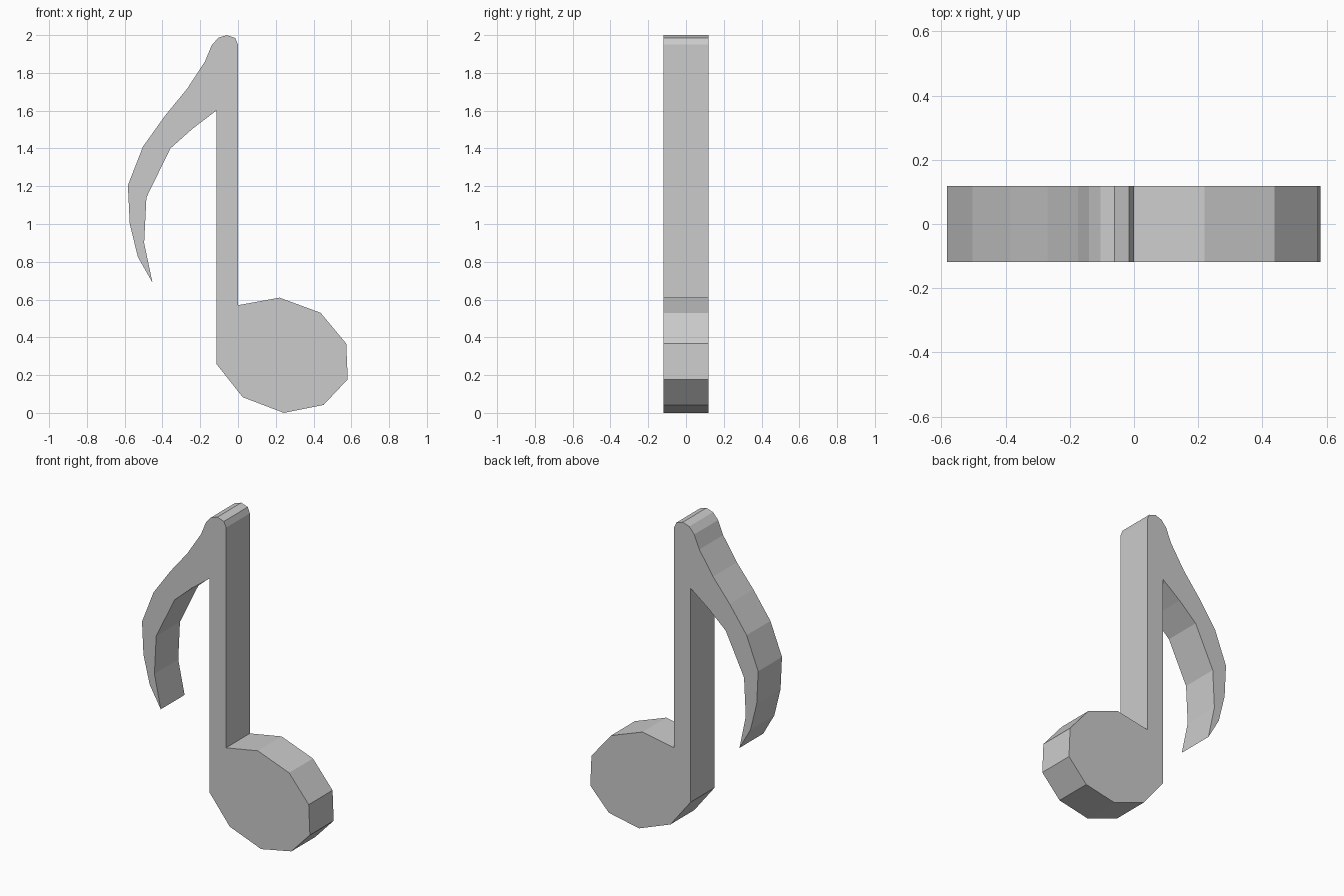
import bpy, bmesh
from mathutils import Vector

if "Cube" in bpy.data.objects:
    bpy.data.objects.remove(bpy.data.objects["Cube"])

HALF_DEPTH = 0.118

# Outline in the XZ plane, running anticlockwise seen from the front
stem_top = [(0, 1.95), (-0.015, 1.985), (-0.06, 2.0), (-0.105, 1.985), (-0.14, 1.945)]
flag_outer = [(-0.175, 1.86), (-0.27, 1.715), (-0.385, 1.575), (-0.503, 1.41),
              (-0.583, 1.205), (-0.573, 1.0), (-0.53, 0.825), (-0.453, 0.69)]
flag_inner = [(-0.497, 0.9), (-0.485, 1.14), (-0.358, 1.4), (-0.24, 1.505)]
stem_left = [(-0.115, 1.6), (-0.115, 0.26)]
note_head = [(0.025, 0.083), (0.243, 0.0), (0.453, 0.042), (0.581, 0.178),
             (0.573, 0.367), (0.437, 0.53), (0.22, 0.61), (0, 0.57)]


def extrude_profile(name, points, half_depth):
    """Flat XZ profile extruded along y, centred on y = 0."""
    bm = bmesh.new()
    face = bm.faces.new([bm.verts.new((x, -half_depth, z)) for x, z in points])
    result = bmesh.ops.extrude_face_region(bm, geom=[face], use_keep_orig=True)
    back = [g for g in result["geom"] if isinstance(g, bmesh.types.BMVert)]
    bmesh.ops.translate(bm, verts=back, vec=Vector((0, 2 * half_depth, 0)))
    bmesh.ops.recalc_face_normals(bm, faces=bm.faces)
    mesh = bpy.data.meshes.new(name)
    bm.to_mesh(mesh)
    bm.free()
    obj = bpy.data.objects.new(name, mesh)
    bpy.context.collection.objects.link(obj)
    return obj


# Stem, flag and head form one continuous solid
extrude_profile("music_note",
                stem_top + flag_outer + flag_inner + stem_left + note_head,
                HALF_DEPTH)
